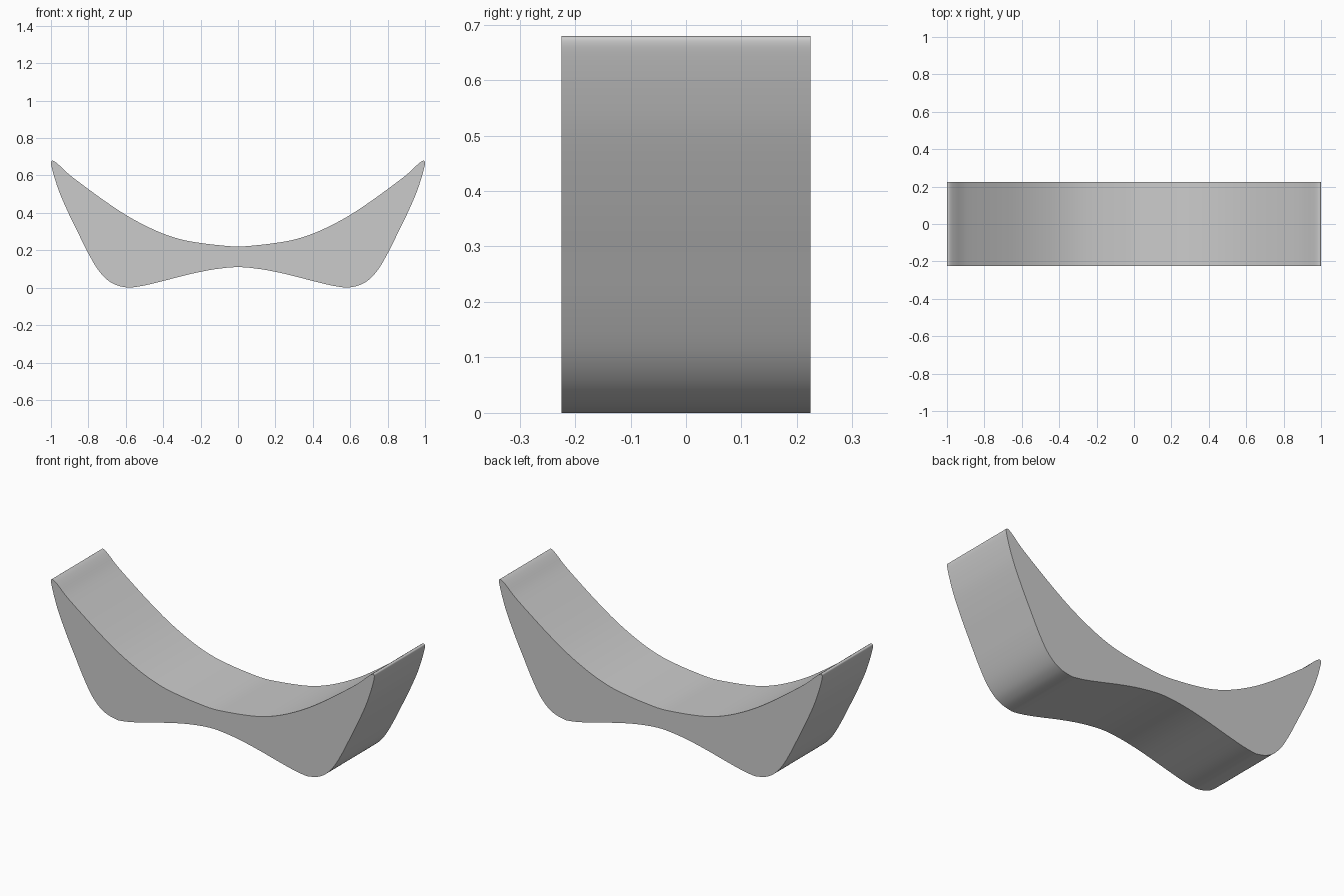
import bpy, bmesh, math
from mathutils import Vector

if "Cube" in bpy.data.objects:
    bpy.data.objects.remove(bpy.data.objects["Cube"])

HALF_DEPTH = 0.224
STEPS = 5

# Right half of the front profile: top centre, out to the tip, back along the underside
half = [(0, .222), (.1, .229), (.2, .241), (.3, .259), (.4, .291), (.5, .336),
        (.6, .391), (.7, .457), (.8, .529), (.9, .605), (.955, .656), (.98, .676),
        (.994, .681), (1, .672), (.996, .645), (.978, .58), (.95, .50), (.9, .387),
        (.85, .285), (.8, .185), (.75, .1), (.7, .045), (.65, .016), (.6, .004),
        (.57, .003), (.5, .014), (.4, .038), (.3, .064), (.2, .087), (.1, .104), (0, .112)]


def smooth_loop(points):
    """Closed Catmull-Rom curve through the points."""
    pts = [Vector(p) for p in points]
    n, out = len(pts), []
    for i in range(n):
        a, b, c, d = (pts[(i + k) % n] for k in (-1, 0, 1, 2))
        for s in range(STEPS):
            t = s / STEPS
            out.append(0.5 * (2 * b + (c - a) * t + (2 * a - 5 * b + 4 * c - d) * t * t
                              + (3 * b - a - 3 * c + d) * t ** 3))
    return out


profile = smooth_loop(half + [(-x, z) for x, z in half[-2:0:-1]])
low = min(p.y for p in profile)

# Extrude the profile from front to back
bm = bmesh.new()
face = bm.faces.new([bm.verts.new((p.x, -HALF_DEPTH, p.y - low)) for p in profile])
ext = bmesh.ops.extrude_face_region(bm, geom=[face], use_keep_orig=True)
moved = [v for v in ext["geom"] if isinstance(v, bmesh.types.BMVert)]
bmesh.ops.translate(bm, verts=moved, vec=(0, 2 * HALF_DEPTH, 0))
bmesh.ops.recalc_face_normals(bm, faces=bm.faces)

mesh = bpy.data.meshes.new("curved_stool")
bm.to_mesh(mesh)
bm.free()
body = bpy.data.objects.new("curved_stool", mesh)
bpy.context.collection.objects.link(body)

# Smooth the curved band, keep the front and back rims sharp
bpy.context.view_layer.objects.active = body
body.select_set(True)
bpy.ops.object.shade_smooth_by_angle(angle=math.radians(40))
